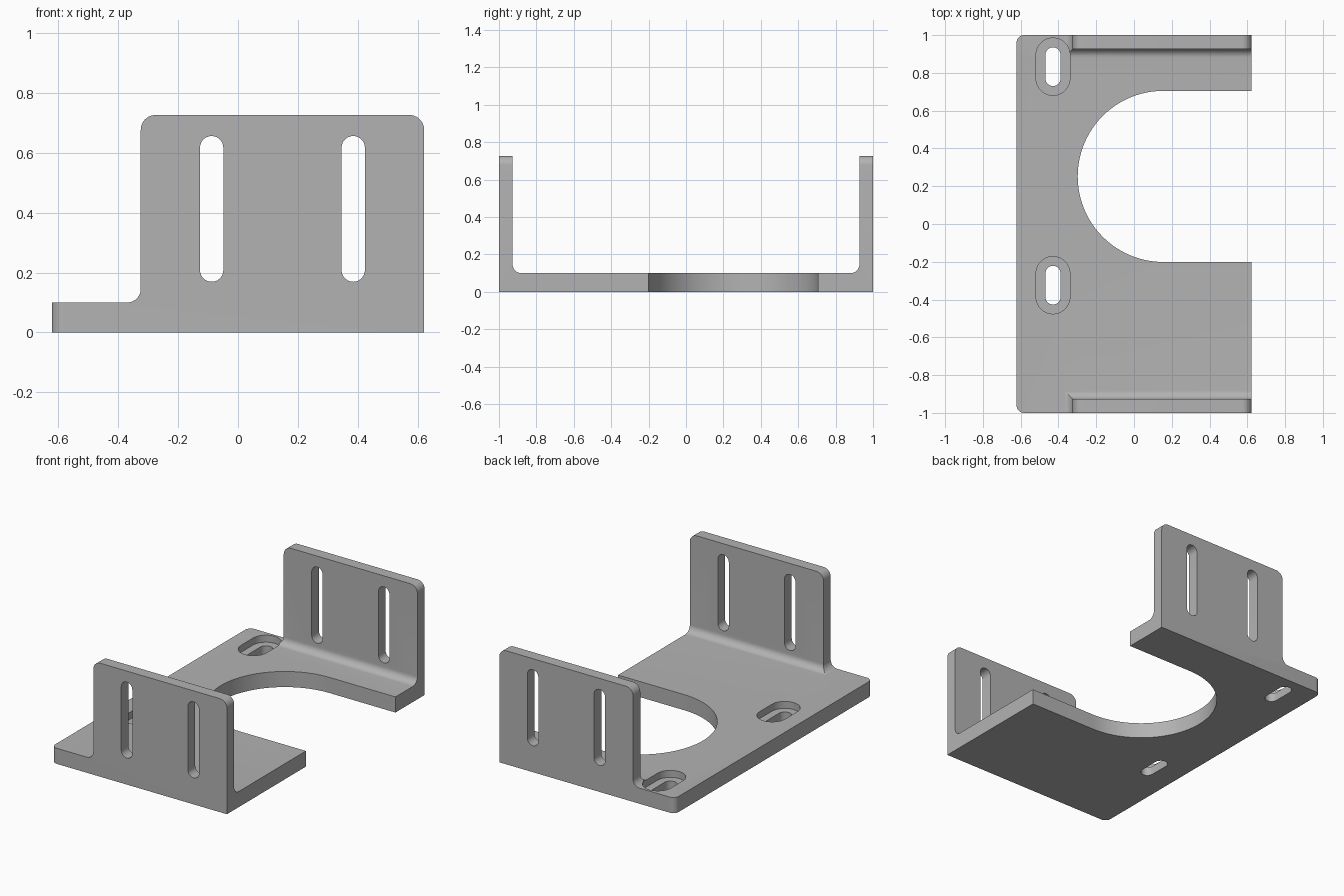
import bpy, bmesh, math
from mathutils import Vector

old = bpy.data.objects.get("Cube")
if old:
    bpy.data.objects.remove(old, do_unlink=True)

W, L, H = 0.622, 1.0, 0.727      # half width, half length, height
BASE, WALL = 0.1, 0.073          # plate and flange thickness
FLANGE_X = -0.325                # where the flanges begin
FILLET = 0.046


def rounded(corners, steps=10):
    """Polygon from (u, v, radius) corners, each radius turned into an arc."""
    pts = []
    for i, (u, v, r) in enumerate(corners):
        p = Vector((u, v))
        if r == 0:
            pts.append(p)
            continue
        a = (Vector(corners[i - 1][:2]) - p).normalized()
        b = (Vector(corners[(i + 1) % len(corners)][:2]) - p).normalized()
        half = a.angle(b) / 2
        centre = p + (a + b).normalized() * r / math.sin(half)
        start = p + a * r / math.tan(half) - centre
        sweep = (p + b * r / math.tan(half) - centre).angle_signed(start)
        for k in range(steps + 1):
            t = sweep * k / steps
            c, s = math.cos(t), math.sin(t)
            pts.append(centre + Vector((start.x * c - start.y * s,
                                        start.x * s + start.y * c)))
    return pts


def slot(u, v, radius, length, steps=14):
    """Slot outline, long in v."""
    d = length / 2 - radius
    pts = []
    for base, off in ((0, d), (math.pi, -d)):
        for k in range(steps + 1):
            t = base + math.pi * k / steps
            pts.append((u + radius * math.cos(t), v + off + radius * math.sin(t)))
    return pts


def prism(name, pts, axis, lo, hi):
    """Extrude a 2D outline along an axis between lo and hi."""
    place = {"X": lambda u, v, w: (w, u, v),
             "Y": lambda u, v, w: (u, w, v),
             "Z": lambda u, v, w: (u, v, w)}[axis]
    bm = bmesh.new()
    low = [bm.verts.new(place(u, v, lo)) for u, v in pts]
    high = [bm.verts.new(place(u, v, hi)) for u, v in pts]
    bm.faces.new(low)
    bm.faces.new(high)
    for i in range(len(pts)):
        j = (i + 1) % len(pts)
        bm.faces.new((low[i], low[j], high[j], high[i]))
    bmesh.ops.recalc_face_normals(bm, faces=bm.faces)
    mesh = bpy.data.meshes.new(name)
    bm.to_mesh(mesh)
    bm.free()
    obj = bpy.data.objects.new(name, mesh)
    bpy.context.collection.objects.link(obj)
    return obj


def combine(target, tool, operation):
    """Apply a boolean and discard the helper."""
    tool.hide_render = True
    mod = target.modifiers.new(tool.name, "BOOLEAN")
    mod.object, mod.operation, mod.solver = tool, operation, "EXACT"
    bpy.context.view_layer.objects.active = target
    bpy.ops.object.modifier_apply(modifier=mod.name)
    bpy.data.objects.remove(tool, do_unlink=True)


# Plan outline with rounded outer corners
bracket = prism("mounting_bracket", rounded([
    (-W, -L, 0.04), (0.8, -L, 0), (0.8, L, 0), (-W, L, 0.04)]), "Z", 0, 1)

# Channel section: plate with a filleted flange along each end
inner = L - WALL
combine(bracket, prism("channel_section", rounded([
    (-1.2, -0.2, 0), (1.2, -0.2, 0), (1.2, 1.2, 0), (inner, 1.2, 0),
    (inner, BASE, FILLET), (-inner, BASE, FILLET), (-inner, 1.2, 0),
    (-1.2, 1.2, 0)]), "X", -1, 1), "INTERSECT")

# Flange silhouette, stepping down to the plate
combine(bracket, prism("flange_silhouette", rounded([
    (-0.8, -0.2, 0), (W, -0.2, 0), (W, H, 0.05), (FLANGE_X, H, 0.05),
    (FLANGE_X, BASE, FILLET), (-0.8, BASE, 0)]), "Y", -1.3, 1.3), "INTERSECT")

# Open round-ended cutout in the plate
r, cx, cy = 0.453, 0.155, 0.252
arc = [(cx + r * math.cos(t), cy + r * math.sin(t))
       for t in (math.pi * (0.5 + k / 48) for k in range(49))]
combine(bracket, prism("cutout", arc + [(1, cy - r), (1, cy + r)],
                       "Z", -0.1, 0.4), "DIFFERENCE")

# Upright slots through both flanges
for x in (-0.088, 0.385):
    combine(bracket, prism("flange_slot", slot(x, 0.413, 0.039, 0.487),
                           "Y", -1.2, 1.2), "DIFFERENCE")

# Recessed slots in the plate
for y in (0.833, -0.324):
    combine(bracket, prism("slot_recess", slot(-0.429, y, 0.09, 0.304),
                           "Z", 0.055, 0.5), "DIFFERENCE")
    combine(bracket, prism("plate_slot", slot(-0.429, y, 0.04, 0.205),
                           "Z", -0.1, 0.5), "DIFFERENCE")

# Single grey finish
grey = bpy.data.materials.new("grey_metal")
grey.use_nodes = True
colour = (0.45, 0.45, 0.45, 1)
grey.diffuse_color = colour
grey.node_tree.nodes["Principled BSDF"].inputs["Base Color"].default_value = colour
bracket.data.materials.clear()
bracket.data.materials.append(grey)

bpy.ops.object.select_all(action="DESELECT")
bracket.select_set(True)
bpy.context.view_layer.objects.active = bracket
bpy.ops.object.shade_smooth_by_angle(angle=math.radians(30))
